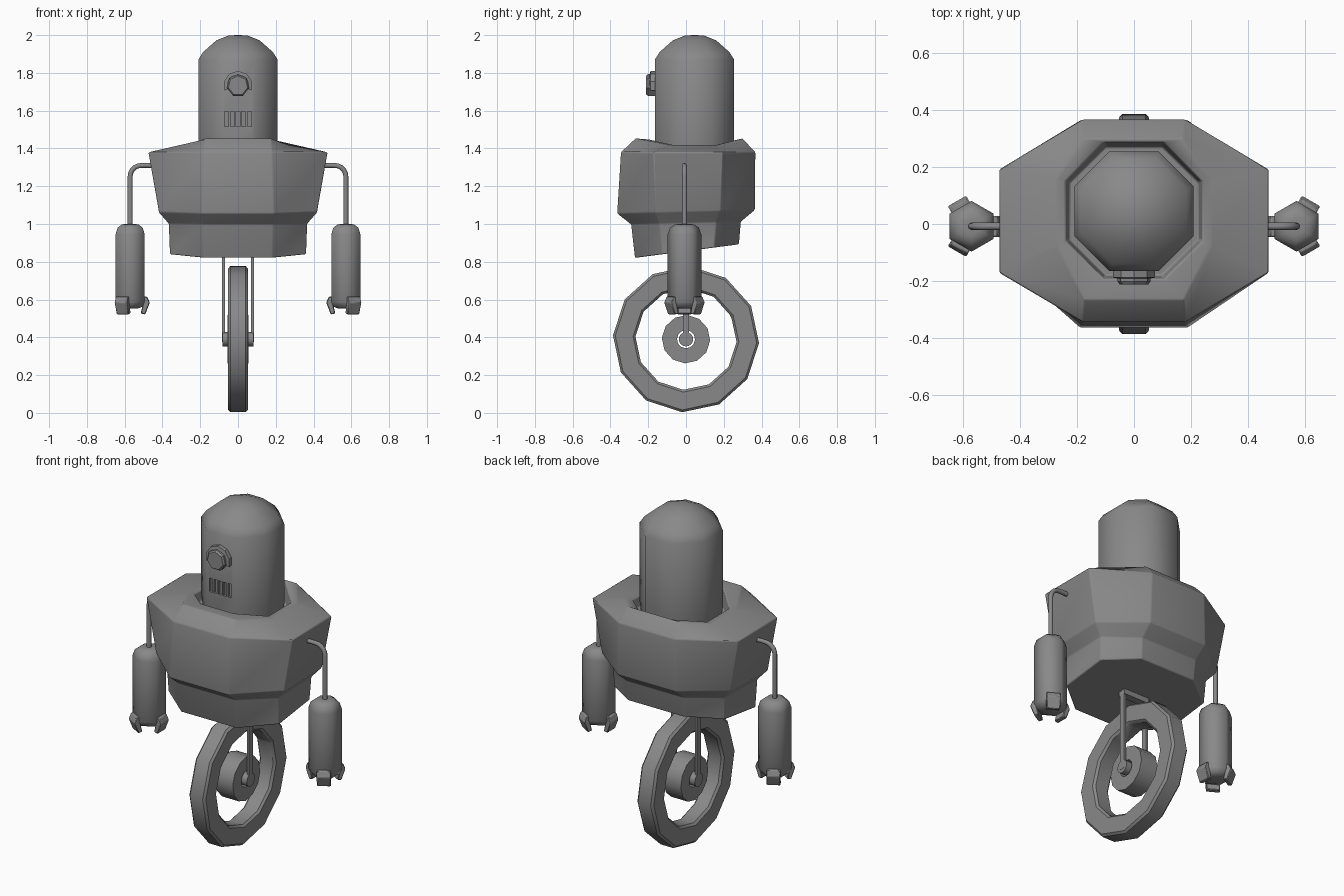
import bpy, bmesh
from math import pi, sin, cos, radians
from mathutils import Vector, Matrix

if "Cube" in bpy.data.objects:
    bpy.data.objects.remove(bpy.data.objects["Cube"])

dark = bpy.data.materials.new("dark_metal")
dark.diffuse_color = (.25, .25, .25, 1)
dark.use_nodes = True
dark.node_tree.nodes["Principled BSDF"].inputs["Base Color"].default_value = dark.diffuse_color


def add_object(name, bm, smooth=35, bevel=0, segs=2, limit=30):
    bmesh.ops.recalc_face_normals(bm, faces=bm.faces)
    me = bpy.data.meshes.new(name)
    bm.to_mesh(me)
    bm.free()
    me.materials.append(dark)
    ob = bpy.data.objects.new(name, me)
    bpy.context.collection.objects.link(ob)
    if bevel:
        m = ob.modifiers.new("Bevel", 'BEVEL')
        m.width, m.segments, m.limit_method = bevel, segs, 'ANGLE'
        m.angle_limit = radians(limit)
    bpy.ops.object.select_all(action='DESELECT')
    ob.select_set(True)
    bpy.context.view_layer.objects.active = ob
    if smooth:
        bpy.ops.object.shade_smooth_by_angle(angle=radians(smooth))
    return ob


def loft(rings, closed=False):
    """Skin matching point rings; cap the ends or join last to first."""
    bm = bmesh.new()
    vs = [[bm.verts.new(p) for p in r] for r in rings]
    pairs = list(zip(vs, vs[1:])) + ([(vs[-1], vs[0])] if closed else [])
    for a, b in pairs:
        for i in range(len(a)):
            j = (i + 1) % len(a)
            bm.faces.new((a[i], a[j], b[j], b[i]))
    if not closed:
        bm.faces.new(vs[0])
        bm.faces.new(vs[-1])
    return bm


def lathe(profile, sides, turn=0.0, closed=False, matrix=Matrix()):
    """Revolve (radius, height) points about z, then place with matrix."""
    rings = [[matrix @ Vector((r * cos(turn + 2 * pi * i / sides),
                               r * sin(turn + 2 * pi * i / sides), z))
              for i in range(sides)] for r, z in profile]
    return loft(rings, closed)


def box(name, centre, size):
    bm = bmesh.new()
    bmesh.ops.create_cube(bm, size=1, matrix=Matrix.Translation(centre) @ Matrix.Diagonal((*size, 1)))
    return add_object(name, bm, 0)


# Torso: elongated octagon rings with a tilted base and a sunken neck socket
def torso_ring(hx, fx, sy, cy, yf, yb, z, tilt=0.0, drop=0.0):
    pts = [(hx, cy - sy), (hx, cy + sy), (fx, yb), (-fx, yb),
           (-hx, cy + sy), (-hx, cy - sy), (-fx, yf), (fx, yf)]
    return [(x, y, z + tilt * y - (drop if abs(x) == hx else 0)) for x, y in pts]


add_object("torso", loft([
    torso_ring(.360, .18, .140, .01, -.270, .280, .856, .13),
    torso_ring(.366, .185, .150, .01, -.290, .290, 1.005, .025),
    torso_ring(.418, .19, .172, .01, -.364, .364, 1.065, .025),
    torso_ring(.474, .18, .182, .01, -.344, .367, 1.38),
    torso_ring(.270, .175, .120, .04, -.266, .298, 1.453, 0, .036),
    torso_ring(.240, .105, .105, .045, -.192, .288, 1.447, 0, .03),
    torso_ring(.228, .10, .100, .045, -.182, .272, 1.36),
]), 40, .022, 2, 25)

# Head: domed octagonal column
S = 1 / cos(pi / 8)
head = add_object("head", lathe([(.20 * S, 1.34), (.21 * S, 1.42), (.21 * S, 1.87), (.185 * S, 1.91),
                                 (.115 * S, 1.972), (.05 * S, 1.998), (.005, 2.0)],
                                8, pi / 8, matrix=Matrix.Translation((0, .045, 0))), 46)

# Mouth grille: five narrow slots cut into the face
bm = bmesh.new()
for i in range(5):
    bmesh.ops.create_cube(bm, size=1, matrix=Matrix.Translation(((i - 2) * .03, -.165, 1.556))
                          @ Matrix.Diagonal((.021, .03, .08, 1)))
cutter = add_object("grille_cutter", bm, 0)
cutter.hide_render = True
cut = head.modifiers.new("Grille", 'BOOLEAN')
cut.object, cut.operation, cut.solver = cutter, 'DIFFERENCE', 'EXACT'
bpy.context.view_layer.objects.active = head
bpy.ops.object.modifier_apply(modifier="Grille")
bpy.data.objects.remove(cutter)

# Eye: seven-sided lens under an arched lid
forward = Matrix.Translation((0, 0, 1.733)) @ Matrix.Rotation(pi / 2, 4, 'X')
add_object("eye_lens", lathe([(.06, .155), (.06, .202), (.052, .212)], 7, -pi / 2 + pi / 7, matrix=forward), 30)
rings = []
for i in range(7):
    a = radians(-20 + 220 * i / 6)
    rings.append([(r * cos(a), y, 1.733 + r * sin(a))
                  for r, y in ((.058, -.155), (.077, -.155), (.077, -.188), (.058, -.192))])
add_object("eye_lid", loft(rings), 35)

# Wheel: twelve-sided tyre with separate hub, axle and fork
sideways = Matrix.Translation((0, 0, .39)) @ Matrix.Rotation(pi / 2, 4, 'Y')
add_object("tyre", lathe([(.268, -.053), (.387, -.053), (.387, .053), (.268, .053)],
                         12, radians(-3), True, sideways), 35, .012, 1)
add_object("hub", lathe([(.048, -.055), (.128, -.055), (.128, .055), (.048, .055)],
                        12, radians(-3), True, sideways), 35)
add_object("axle", lathe([(.038, -.083), (.038, .083)], 16, 0, False, sideways), 35)
for s, side in ((-1, "left"), (1, "right")):
    box(side + "_fork", (s * .077, 0, .62), (.014, .034, .49))
box("fork_bridge", (0, 0, .845), (.168, .044, .034))

# Arms: bent tube, hexagonal forearm, three gripping fingers
finger_profile = [(.066, .616), (.090, .616), (.104, .584), (.080, .521), (.056, .526), (.068, .58)]
for s, side in ((-1, "left"), (1, "right")):
    ax, ay = s * .571, -.008
    cu = bpy.data.curves.new(side + "_arm_tube", 'CURVE')
    cu.dimensions, cu.bevel_depth, cu.bevel_resolution, cu.use_fill_caps = '3D', .013, 2, True
    path = [(.40, 1.31), (.505, 1.31)]
    path += [(.513 + .058 * sin(t), 1.252 + .058 * cos(t)) for t in (.25, .6, .95, 1.3, pi / 2)]
    path += [(.571, .97)]
    sp = cu.splines.new('POLY')
    sp.points.add(len(path) - 1)
    for p, (x, z) in zip(sp.points, path):
        p.co = (s * x, ay, z, 1)
    tube = bpy.data.objects.new(side + "_arm_tube", cu)
    cu.materials.append(dark)
    bpy.context.collection.objects.link(tube)
    bpy.ops.object.select_all(action='DESELECT')
    tube.select_set(True)
    bpy.context.view_layer.objects.active = tube
    bpy.ops.object.convert(target='MESH')
    bpy.ops.object.shade_smooth_by_angle(angle=radians(50))

    place = Matrix.Translation((ax, ay, 0))
    add_object(side + "_forearm", lathe([(.045, .552), (.075, .562), (.089, .59), (.089, .945),
                                         (.077, .98), (.052, .997), (.03, 1.0)],
                                        6, pi / 6, matrix=place), 62)
    for k in range(3):
        turn = (pi if s > 0 else 0) + k * 2 * pi / 3
        m = place @ Matrix.Rotation(turn, 4, 'Z')
        bm = loft([[m @ Vector((r, w, z)) for r, z in finger_profile] for w in (-.037, .037)])
        add_object(f"{side}_finger_{k + 1}", bm, 35, .004, 1)
